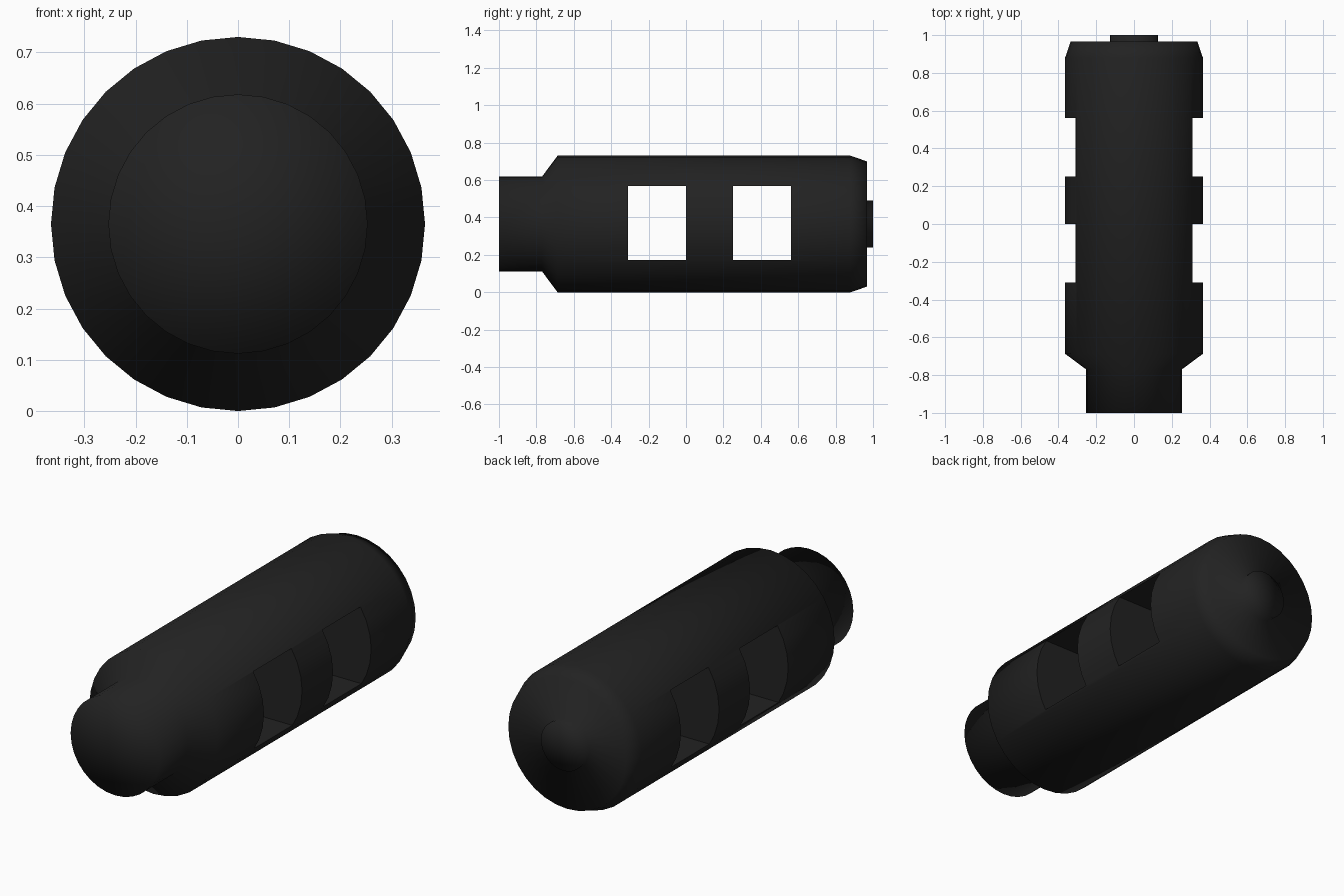
import bpy, bmesh, math

if "Cube" in bpy.data.objects:
    bpy.data.objects.remove(bpy.data.objects["Cube"])

R = 0.365      # body radius, also the height of the axis
SIDES = 32

mat = bpy.data.materials.new("black_metal")
mat.diffuse_color = (0.016, 0.016, 0.016, 1)
mat.use_nodes = True
mat.node_tree.nodes["Principled BSDF"].inputs["Base Color"].default_value = mat.diffuse_color


def lathe(name, profile):
    """Closed solid turned around the y axis from (y, radius) points."""
    bm = bmesh.new()
    rings = []
    for y, r in profile:
        if r == 0:
            rings.append([bm.verts.new((0, y, R))])
            continue
        angles = [2 * math.pi * i / SIDES for i in range(SIDES)]
        rings.append([bm.verts.new((r * math.sin(a), y, R + r * math.cos(a))) for a in angles])
    for a, b in zip(rings, rings[1:]):
        for i in range(SIDES):
            j = (i + 1) % SIDES
            if len(a) == 1:
                bm.faces.new((a[0], b[i], b[j]))
            elif len(b) == 1:
                bm.faces.new((a[i], b[0], a[j]))
            else:
                bm.faces.new((a[i], b[i], b[j], a[j]))
    bmesh.ops.recalc_face_normals(bm, faces=bm.faces)
    for f in bm.faces:
        f.smooth = True
    me = bpy.data.meshes.new(name)
    bm.to_mesh(me)
    bm.free()
    me.materials.append(mat)
    ob = bpy.data.objects.new(name, me)
    bpy.context.collection.objects.link(ob)
    return ob


# turned body: neck, shoulder, barrel, chamfer and end boss
body = lathe("muzzle_body", [
    (-1, 0), (-1, 0.253), (-0.77, 0.253), (-0.687, R), (0.88, R),
    (0.967, 0.335), (0.967, 0.126), (1, 0.126), (1, 0)])

# two rectangular ports cut straight through from side to side
for y0, y1 in ((-0.31, 0.0), (0.252, 0.562)):
    bpy.ops.mesh.primitive_cube_add(size=1, location=(0, (y0 + y1) / 2, 0.37))
    cutter = bpy.context.object
    cutter.name = "port_cutter"
    cutter.scale = (1, y1 - y0, 0.394)
    cutter.data.materials.append(mat)
    bpy.context.view_layer.update()
    mod = body.modifiers.new("port", "BOOLEAN")
    mod.operation = "DIFFERENCE"
    mod.solver = "EXACT"
    mod.object = cutter
    bpy.context.view_layer.objects.active = body
    bpy.ops.object.modifier_apply(modifier=mod.name)
    bpy.data.objects.remove(cutter, do_unlink=True)

# crisp edges around the ports, soft shading elsewhere
bm = bmesh.new()
bm.from_mesh(body.data)
for e in bm.edges:
    if any(not f.smooth for f in e.link_faces):
        e.smooth = False
bm.to_mesh(body.data)
bm.free()
